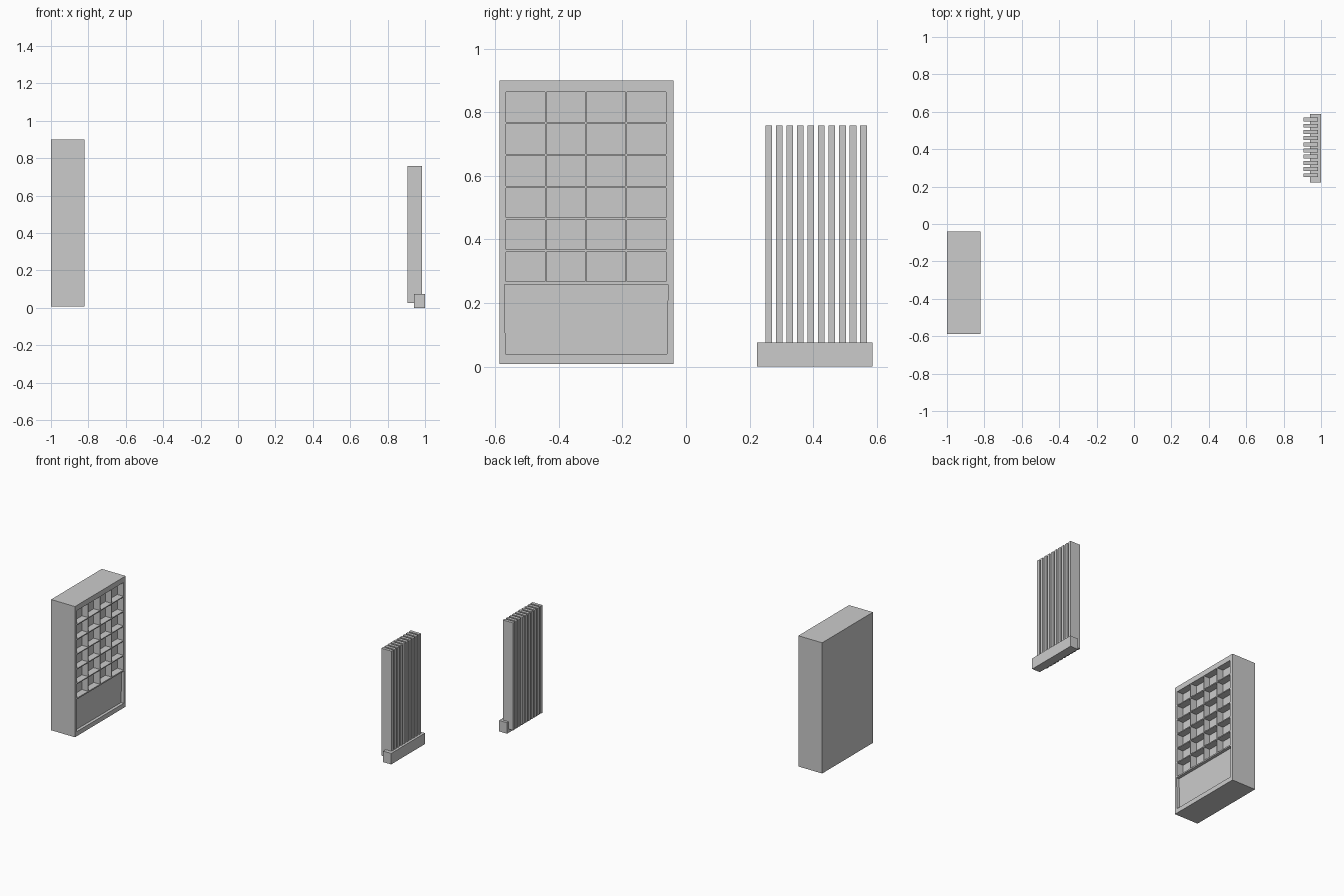
import bpy, bmesh
from mathutils import Vector

if "Cube" in bpy.data.objects:
    bpy.data.objects.remove(bpy.data.objects["Cube"])


def add_box(bm, lo, hi):
    """Axis-aligned box between two corners; returns its vertices."""
    lo, hi = Vector(lo), Vector(hi)
    verts = bmesh.ops.create_cube(bm, size=1)["verts"]
    for v in verts:
        v.co = Vector((lo[i] + (v.co[i] + 0.5) * (hi[i] - lo[i]) for i in range(3)))
    return verts


def finish(bm, name):
    mesh = bpy.data.meshes.new(name)
    bm.to_mesh(mesh)
    bm.free()
    obj = bpy.data.objects.new(name, mesh)
    bpy.context.collection.objects.link(obj)
    return obj


def box(name, lo, hi):
    bm = bmesh.new()
    add_box(bm, lo, hi)
    return finish(bm, name)


# Cabinet body
FRONT = -0.82
cabinet = box("cabinet", (-1, -0.587, 0.008), (FRONT, -0.04, 0.9))

# Recesses: 4 x 6 pigeonholes and a shallow lower panel
bm = bmesh.new()
for col in range(4):
    for row in range(6):
        y, z = -0.566 + col * 0.1268, 0.267 + row * 0.1006
        add_box(bm, (FRONT - 0.047, y, z), (FRONT + 0.05, y + 0.122, z + 0.094))
for v in add_box(bm, (FRONT - 0.02, -0.5715, 0.039), (FRONT + 0.05, -0.0565, 0.258)):
    if v.co.z < 0.1:  # panel narrows slightly at the bottom
        v.co.y += 0.004 if v.co.y < -0.3 else -0.004
cutter = finish(bm, "recess_cutter")
cutter.hide_render = True

cut = cabinet.modifiers.new("recesses", "BOOLEAN")
cut.operation = "DIFFERENCE"
cut.solver = "EXACT"
cut.object = cutter
bpy.context.view_layer.objects.active = cabinet
bpy.ops.object.modifier_apply(modifier=cut.name)
bpy.data.objects.remove(cutter)

# Slatted screen: base bar and ten upright slats
box("screen_base", (0.94, 0.223, 0), (1, 0.587, 0.075))
bm = bmesh.new()
for i in range(10):
    y = 0.25 + i * 0.0331
    add_box(bm, (0.907, y, 0.025), (0.984, y + 0.021, 0.758))
finish(bm, "screen_slats")
